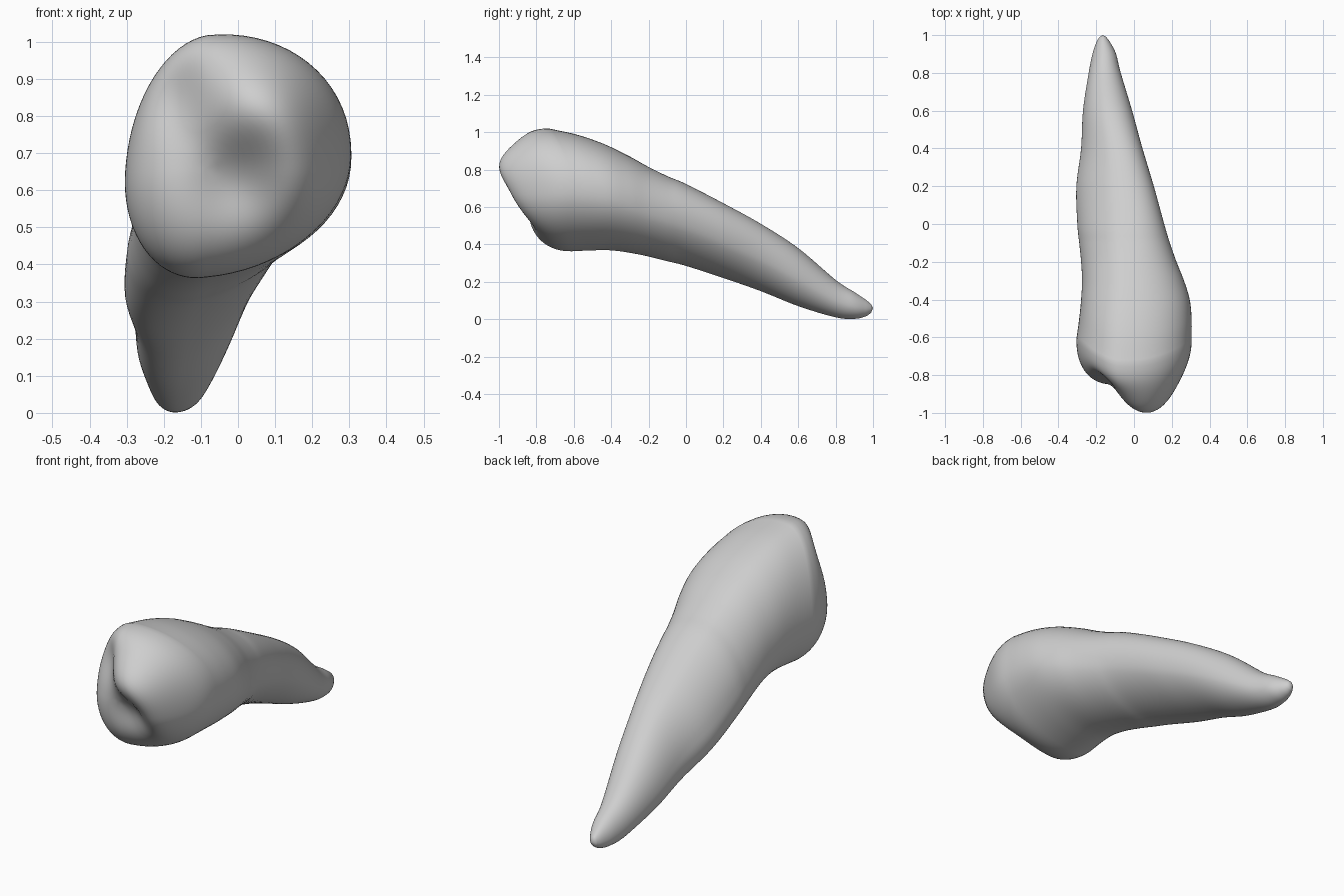
import bpy, bmesh, math

cube = bpy.data.objects.get("Cube")
if cube:
    bpy.data.objects.remove(cube, do_unlink=True)

SIDES = 72
STEPS = 6
CAP_RINGS = 28

# Cross-sections from crown to root tip: y, left x, right x, low z, high z
sections = [
    (-.61, -.305, .305, .363, 1.02),
    (-.5, -.29, .305, .368, .99),
    (-.4, -.28, .295, .368, .943),
    (-.3, -.275, .265, .355, .88),
    (-.2, -.28, .225, .335, .815),
    (-.1, -.29, .19, .31, .765),
    (0, -.3, .16, .285, .723),
    (.2, -.305, .105, .22, .62),
    (.4, -.28, .045, .15, .51),
    (.6, -.27, -.01, .07, .38),
    (.8, -.24, -.07, .01, .21),
    (.9, -.22, -.095, .002, .145),
    (.96, -.2, -.125, .015, .105),
    (.99, -.183, -.147, .035, .08),
]


def spline(rows, i, t):
    """Point on a smooth curve through rows, between rows i and i + 1."""
    a, b = rows[max(i - 1, 0)], rows[i]
    c, d = rows[i + 1], rows[min(i + 2, len(rows) - 1)]
    return [q + .5 * t * (r - p + t * (2*p - 5*q + 4*r - s + t * (3*(q - r) + s - p)))
            for p, q, r, s in zip(a, b, c, d)]


def ramp(y, start, end):
    """Smooth step from 0 at start to 1 at end."""
    t = min(max((y - start) / (end - start), 0), 1)
    return t * t * (3 - 2 * t)


def bump(x, z, cx, cz, wx, wz):
    return math.exp(-((x - cx) / wx) ** 2 - ((z - cz) / wz) ** 2)


def chewing_height(x, z):
    """Main cusp, outer ridge, central pit and a groove on the inner side."""
    return (.25 + .145 * bump(x, z, .06, .84, .17, .16)
            + .11 * bump(x, z, .18, .66, .12, .22)
            - .045 * bump(x, z, 0, .63, .12, .12)
            - .08 * bump(x, z, -.16, .86, .09, .13))


def centre(row):
    y, x0, x1, z0, z1 = row
    return x0 + (.36 + .1 * ramp(y, -.5, .2)) * (x1 - x0), z0 + .45 * (z1 - z0)


def outline(row, scale=1):
    """Egg-shaped ring, slanted along the root and leaning forward at the crown's top."""
    y, x0, x1, z0, z1 = row
    cx, cz = centre(row)
    slant = .12 + .28 * ramp(y, -.5, .2) - .3 * ramp(y, .3, .9)
    lean = .95 * ramp(y, -.15, -.61)
    points = []
    for k in range(SIDES):
        a = math.tau * k / SIDES
        c, s = math.cos(a), math.sin(a + slant)
        rx = x1 - cx if c > 0 else cx - x0
        rz = z1 - cz if s > 0 else cz - z0
        z = cz + scale * rz * s
        points.append((cx + scale * rx * c, y - lean * max(z - cz, 0) ** 2, z))
    return points


# Chewing surface: shrinking rings lifted by the height rule
rings = []
power = 2 / 2.3
for j in range(1, CAP_RINGS):
    t = math.pi / 2 * (1 - j / CAP_RINGS)
    lift = math.sin(t) ** power
    rings.append([(x, y - lift * chewing_height(x, z), z)
                  for x, y, z in outline(sections[0], math.cos(t) ** power)])

# Crown sides and root
for i in range(len(sections) - 1):
    rings += [outline(spline(sections, i, k / STEPS)) for k in range(STEPS)]
rings.append(outline(sections[-1]))

bm = bmesh.new()
loops = [[bm.verts.new(p) for p in ring] for ring in rings]
for a, b in zip(loops, loops[1:]):
    for k in range(SIDES):
        n = (k + 1) % SIDES
        bm.faces.new((a[k], a[n], b[n], b[k]))

# Close both ends with a fan
px, pz = centre(sections[0])
front = bm.verts.new((px, sections[0][0] - chewing_height(px, pz), pz))
tip = bm.verts.new((-.165, 1, .06))
for pole, loop in ((front, loops[0]), (tip, loops[-1])):
    for k in range(SIDES):
        bm.faces.new((pole, loop[k], loop[(k + 1) % SIDES]))
bmesh.ops.recalc_face_normals(bm, faces=bm.faces)
for face in bm.faces:
    face.smooth = True

mesh = bpy.data.meshes.new("tooth")
bm.to_mesh(mesh)
bm.free()
tooth = bpy.data.objects.new("tooth", mesh)
bpy.context.collection.objects.link(tooth)

# Plain light grey
grey = bpy.data.materials.new("light_grey")
grey.use_nodes = True
colour = (.62, .62, .62, 1)
grey.diffuse_color = colour
grey.node_tree.nodes["Principled BSDF"].inputs["Base Color"].default_value = colour
mesh.materials.append(grey)
